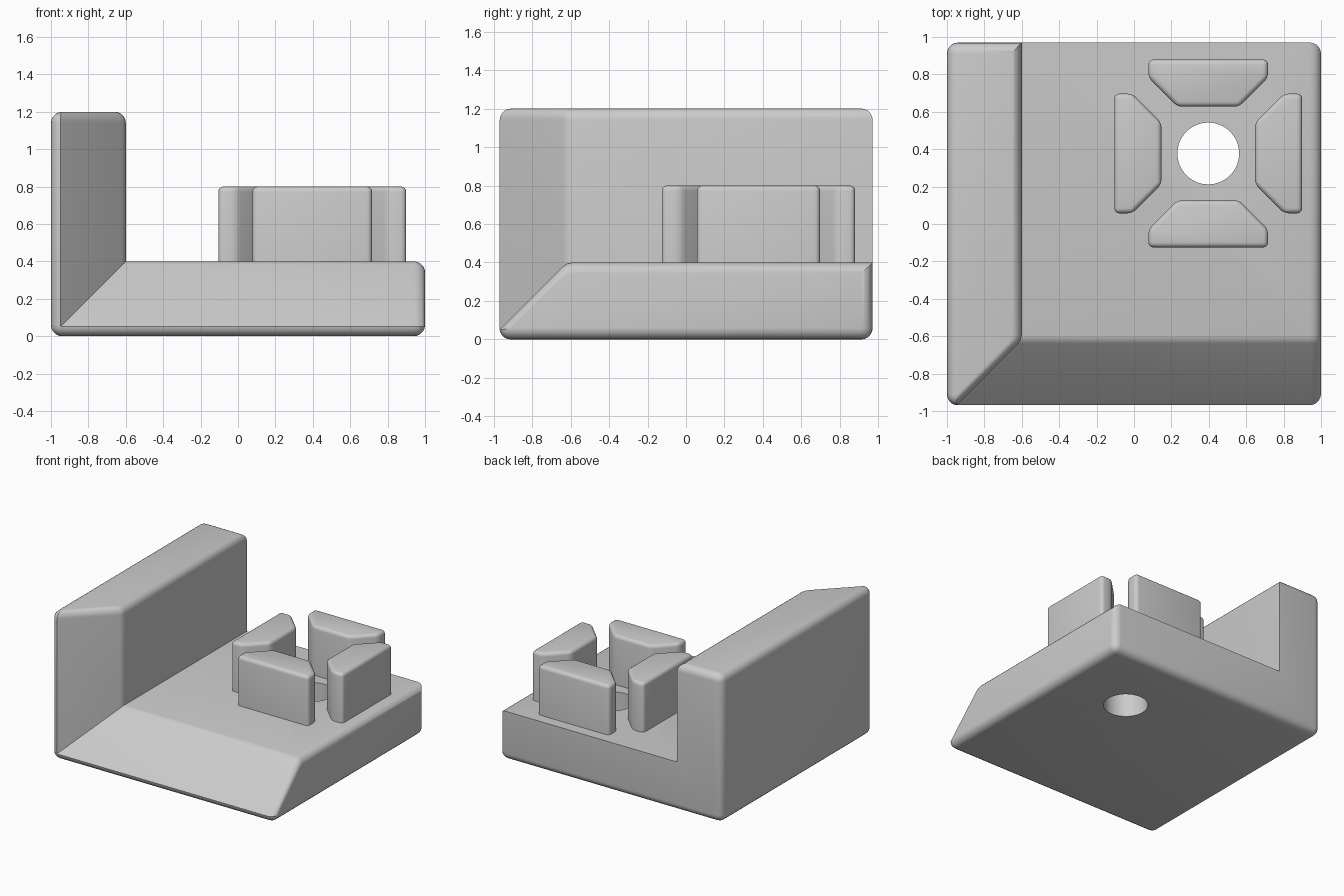
import bpy, bmesh, math
from mathutils import Matrix

if "Cube" in bpy.data.objects:
    bpy.data.objects.remove(bpy.data.objects["Cube"])

grey = bpy.data.materials.new("plain grey")
grey.use_nodes = True
grey.diffuse_color = (0.6, 0.6, 0.6, 1)
grey.node_tree.nodes["Principled BSDF"].inputs["Base Color"].default_value = (0.6, 0.6, 0.6, 1)


def make_object(name, bm, helper=False):
    bmesh.ops.recalc_face_normals(bm, faces=bm.faces)
    mesh = bpy.data.meshes.new(name)
    bm.to_mesh(mesh)
    bm.free()
    mesh.materials.append(grey)
    ob = bpy.data.objects.new(name, mesh)
    bpy.context.scene.collection.objects.link(ob)
    ob.hide_render = helper
    return ob


def loft(rings):
    """Closed solid through a series of matching point loops."""
    bm = bmesh.new()
    loops = [[bm.verts.new(p) for p in ring] for ring in rings]
    n = len(loops[0])
    for a, b in zip(loops, loops[1:]):
        for i in range(n):
            j = (i + 1) % n
            bm.faces.new((a[i], a[j], b[j], b[i]))
    bm.faces.new(loops[0])
    bm.faces.new(loops[-1])
    return bm


def apply_modifiers(ob):
    graph = bpy.context.evaluated_depsgraph_get()
    mesh = bpy.data.meshes.new_from_object(ob.evaluated_get(graph))
    ob.modifiers.clear()
    ob.data = mesh


def smooth(ob):
    bpy.ops.object.select_all(action='DESELECT')
    ob.select_set(True)
    bpy.context.view_layer.objects.active = ob
    bpy.ops.object.shade_smooth_by_angle(angle=math.radians(28))


R = 0.06        # edge rounding
WALL_TOP = 1.2

# Outer block with rounded edges
bm = bmesh.new()
bmesh.ops.create_cube(bm, size=1, matrix=Matrix.Translation((0, 0, WALL_TOP / 2))
                      @ Matrix.Diagonal((2, 1.94, WALL_TOP, 1)))
bmesh.ops.bevel(bm, geom=bm.edges[:], offset=R, segments=5, profile=0.5, affect='EDGES')
body = make_object("base_and_side_wall", bm)


# L-shaped section of thickness t, with rounded tips, as a helper for the body
def l_section(y, t):
    end, top, r = 1.0005, WALL_TOP + 0.0005, R
    arc = [(r * math.sin(a), r * math.cos(a) - r)
           for a in (math.pi / 2 * i / 5 for i in range(6))]
    floor_tip = [(end - r + u, y, t + v) for u, v in reversed(arc)]
    wall_tip = [(t - 1 + v, y, top - r + u) for u, v in arc]
    return ([(-1.2, y, -0.2), (1.2, y, -0.2)] + floor_tip + [(t - 1, y, t)]
            + wall_tip + [(-1.2, y, 1.4)])


# Thickness falls away at 45 degrees toward the front
taper = [(1.2, 0.4), (-0.595, 0.4), (-0.618, 0.395), (-0.638, 0.382), (-1.1, -0.08)]
section = make_object("section_helper", loft([l_section(y, t) for y, t in taper]), True)

# Round hole helper
HUB = Matrix.Translation((0.397, 0.377, 0))
bm = bmesh.new()
bmesh.ops.create_cone(bm, cap_ends=True, segments=64, radius1=0.165, radius2=0.165,
                      depth=2, matrix=HUB)
hole = make_object("hole_helper", bm, True)

for helper, op in ((section, 'INTERSECT'), (hole, 'DIFFERENCE')):
    mod = body.modifiers.new(op, 'BOOLEAN')
    mod.operation, mod.object, mod.solver = op, helper, 'EXACT'
apply_modifiers(body)
smooth(body)
for helper in (section, hole):
    bpy.data.objects.remove(helper)

# Four wedge blocks around the hole
half = [(0.165, 0.25), (0.32, 0.405), (0.32, 0.5025)]
outline = half + [(-x, y) for x, y in reversed(half)]
names = ("back_block", "left_block", "front_block", "right_block")
for i, name in enumerate(names):
    bm = loft([[(x, y, z) for x, y in outline] for z in (0.38, 0.8)])
    edges = [e for e in bm.edges if max(v.co.z for v in e.verts) > 0.5]
    bmesh.ops.bevel(bm, geom=edges, offset=0.028, segments=4, profile=0.5, affect='EDGES')
    bm.transform(HUB @ Matrix.Rotation(-i * math.pi / 2, 4, 'Z'))
    smooth(make_object(name, bm))
